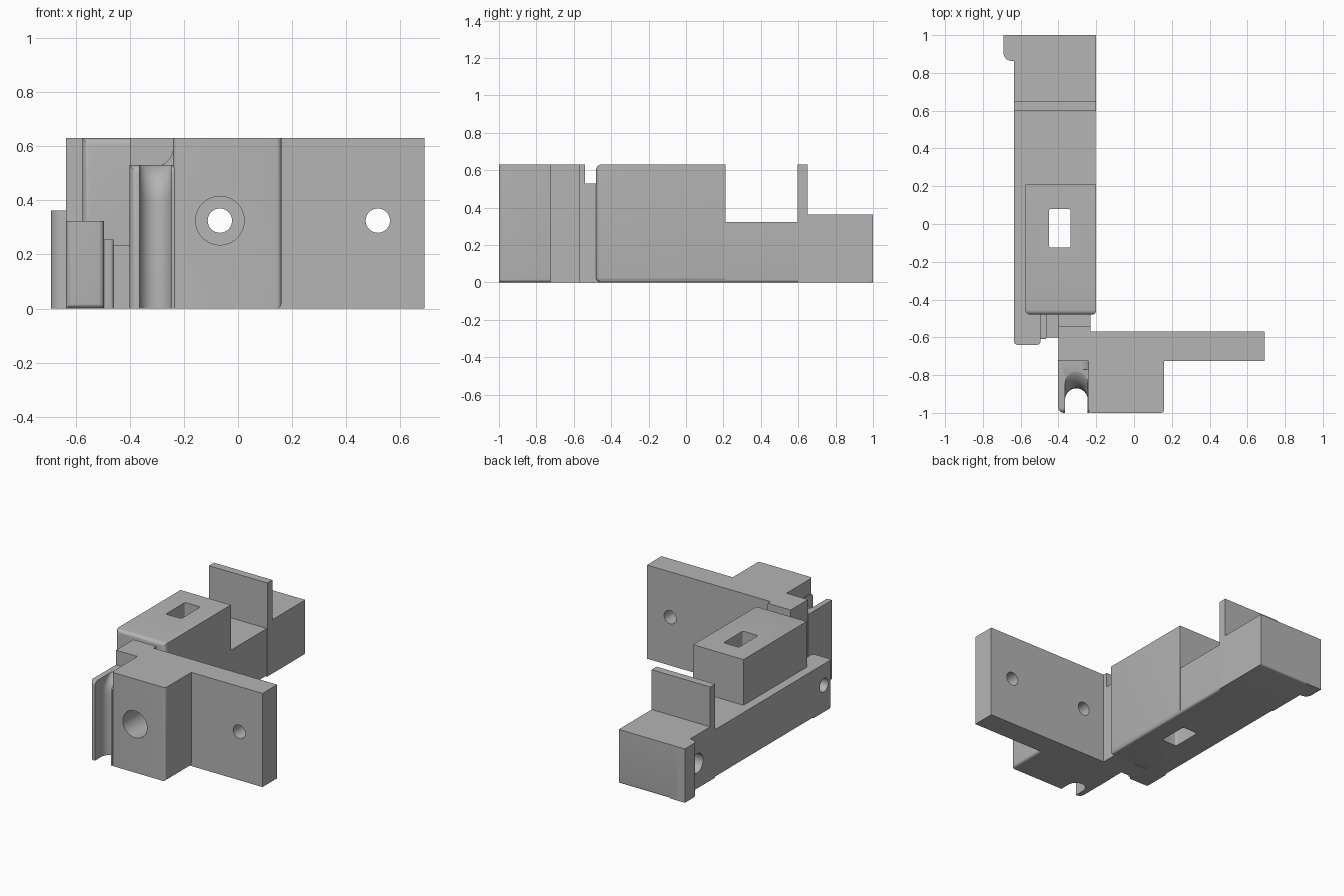
import bpy, bmesh, math
from mathutils import Matrix, Vector

if "Cube" in bpy.data.objects:
    bpy.data.objects.remove(bpy.data.objects["Cube"], do_unlink=True)

grey = bpy.data.materials.new("plain grey")
grey.use_nodes = True
grey.diffuse_color = (0.46, 0.46, 0.46, 1)
grey.node_tree.nodes["Principled BSDF"].inputs["Base Color"].default_value = grey.diffuse_color


def make(name, bm):
    bmesh.ops.recalc_face_normals(bm, faces=bm.faces)
    mesh = bpy.data.meshes.new(name)
    bm.to_mesh(mesh)
    bm.free()
    mesh.materials.append(grey)
    obj = bpy.data.objects.new(name, mesh)
    bpy.context.collection.objects.link(obj)
    return obj


def box(name, x, y, z, radius=0, rule=None, segments=5):
    """Box from ranges; edges whose (midpoint sides, direction) pass the rule are rounded."""
    bm = bmesh.new()
    bmesh.ops.create_cube(bm, size=2)
    if rule:
        chosen = [e for e in bm.edges if rule(*((e.verts[0].co + e.verts[1].co) / 2))]
    for v in bm.verts:
        v.co = Vector([(r[0] + r[1]) / 2 + c * (r[1] - r[0]) / 2 for r, c in zip((x, y, z), v.co)])
    if rule:
        bmesh.ops.bevel(bm, geom=chosen, offset=radius, segments=segments,
                        profile=0.5, affect='EDGES')
    return make(name, bm)


def loft(name, rings):
    bm = bmesh.new()
    loops = [[bm.verts.new(p) for p in ring] for ring in rings]
    n = len(loops[0])
    for a, b in zip(loops, loops[1:]):
        for i in range(n):
            bm.faces.new((a[i], a[(i + 1) % n], b[(i + 1) % n], b[i]))
    bm.faces.new(loops[0])
    bm.faces.new(loops[-1])
    return make(name, bm)


def cylinder(name, axis, centre, radius, length):
    bm = bmesh.new()
    turn = Matrix.Rotation(math.pi / 2, 4, 'X' if axis == 'Y' else 'Y')
    bmesh.ops.create_cone(bm, cap_ends=True, segments=40, radius1=radius, radius2=radius,
                          depth=length, matrix=Matrix.Translation(centre) @ turn)
    return make(name, bm)


def cut(targets, cutters):
    for obj in targets:
        for cutter in cutters:
            mod = obj.modifiers.new("cut", 'BOOLEAN')
            mod.operation, mod.solver, mod.object = 'DIFFERENCE', 'EXACT', cutter
        bpy.context.view_layer.update()
        solid = obj.evaluated_get(bpy.context.evaluated_depsgraph_get())
        mesh = bpy.data.meshes.new_from_object(solid)
        obj.modifiers.clear()
        obj.data = mesh
    for cutter in cutters:
        bpy.data.objects.remove(cutter, do_unlink=True)


H = 0.63
# Mounting plate, front block and their bolt holes
plate = box("mounting_plate", (-0.4, 0.69), (-0.725, -0.57), (0, H))
block = box("front_block", (-0.24, 0.16), (-1, -0.7), (0, H), 0.018,
            lambda x, y, z: y < -0.5 and z == 0 or z < -0.5 and x > 0.5)
cut([plate, block], [
    cylinder("bolt_hole", 'Y', (-0.067, -0.8, 0.325), 0.045, 1),
    cylinder("counterbore", 'Y', (-0.067, -0.9, 0.325), 0.09, 0.36)])
cut([plate], [cylinder("plate_hole", 'Y', (0.517, -0.65, 0.325), 0.045, 1)])

# Hook with a U channel that flares back toward the top
hook = box("hook", (-0.402, -0.235), (-1, -0.72), (0, 0.53), 0.03,
           lambda x, y, z: y < -0.5 and z > 0.5 or x < -0.5 and y < -0.5)


def channel(z, back):
    mid, half = -0.305, 0.06
    arc = [(mid + half * math.cos(t * math.pi / 12), back - half + half * math.sin(t * math.pi / 12), z)
           for t in range(13)]
    return [(mid + half, -1.1, z)] + arc + [(mid - half, -1.1, z)]


flare = [(0.4 + 0.14 * math.sin(t * math.pi / 16), -0.73 - 0.14 * math.cos(t * math.pi / 16))
         for t in range(9)]
cut([hook], [loft("channel", [channel(-0.1, -0.87)] + [channel(z, b) for z, b in flare])])

# Concave fillet between hook top and block side
curve = [(-0.31 + 0.07 * math.sin(t * math.pi / 16), 0.595 - 0.07 * math.cos(t * math.pi / 16))
         for t in range(9)]
section = [(-0.235, 0.52), (-0.31, 0.52)] + curve + [(-0.235, 0.595)]
loft("hook_fillet", [[(x, y, z) for x, z in section] for y in (-0.77, -0.72)])

# Stepped bridge joining the plate to the body
box("bridge", (-0.4, -0.23), (-0.58, -0.46), (0, 0.53))
box("bridge_step", (-0.4, -0.23), (-0.58, -0.54), (0.5, H))

# Body and long arm with the vertical slot
body = box("body", (-0.575, -0.2), (-0.48, 0.21), (0, H), 0.025,
           lambda x, y, z: y < -0.5 and (x == 0 or z == 0) or x > 0.5 and z < -0.5)
arm = box("long_arm", (-0.635, -0.203), (-0.46, 0.62), (0, 0.323), 0.015,
          lambda x, y, z: abs(x) > 0.5 and z < -0.5)
cut([body, arm], [box("slot", (-0.45, -0.335), (-0.125, 0.08), (-0.2, 1), 0.012,
                      lambda x, y, z: z == 0)])

# Arm tip with its cross hole, and the small latch next to it
tip = box("arm_tip", (-0.635, -0.495), (-0.64, -0.45), (0, 0.323), 0.02,
          lambda x, y, z: y < -0.5 and z <= 0)
cut([tip], [cylinder("tip_hole", 'X', (-0.6, -0.56, 0.18), 0.045, 0.18)])
box("latch_pin", (-0.51, -0.46), (-0.61, -0.47), (0, 0.255), 0.012,
    lambda x, y, z: y < -0.5 and x > 0.5)
box("latch_link", (-0.47, -0.395), (-0.6, -0.47), (0, 0.235))

# Upright wall, rear block and side lip
box("upright_wall", (-0.635, -0.2), (0.597, 0.65), (0, H))
rear = box("rear_block", (-0.635, -0.2), (0.61, 1), (0, 0.362), 0.012,
           lambda x, y, z: z < -0.5 and x == 0 and y > 0.5)
cut([rear], [cylinder("side_hole", 'X', (-0.6, 0.79, 0.17), 0.065, 0.24)])
box("side_lip", (-0.692, -0.58), (0.863, 1), (0, 0.362), 0.045,
    lambda x, y, z: x < -0.5 and z == 0 and y < 0).data.update()

# Smooth shading that keeps the edges sharp
bpy.ops.object.select_all(action='DESELECT')
for obj in bpy.context.collection.objects:
    if obj.type == 'MESH' and obj.data.materials and obj.data.materials[0] == grey:
        obj.select_set(True)
        bpy.context.view_layer.objects.active = obj
bpy.ops.object.shade_smooth_by_angle(angle=math.radians(30))
